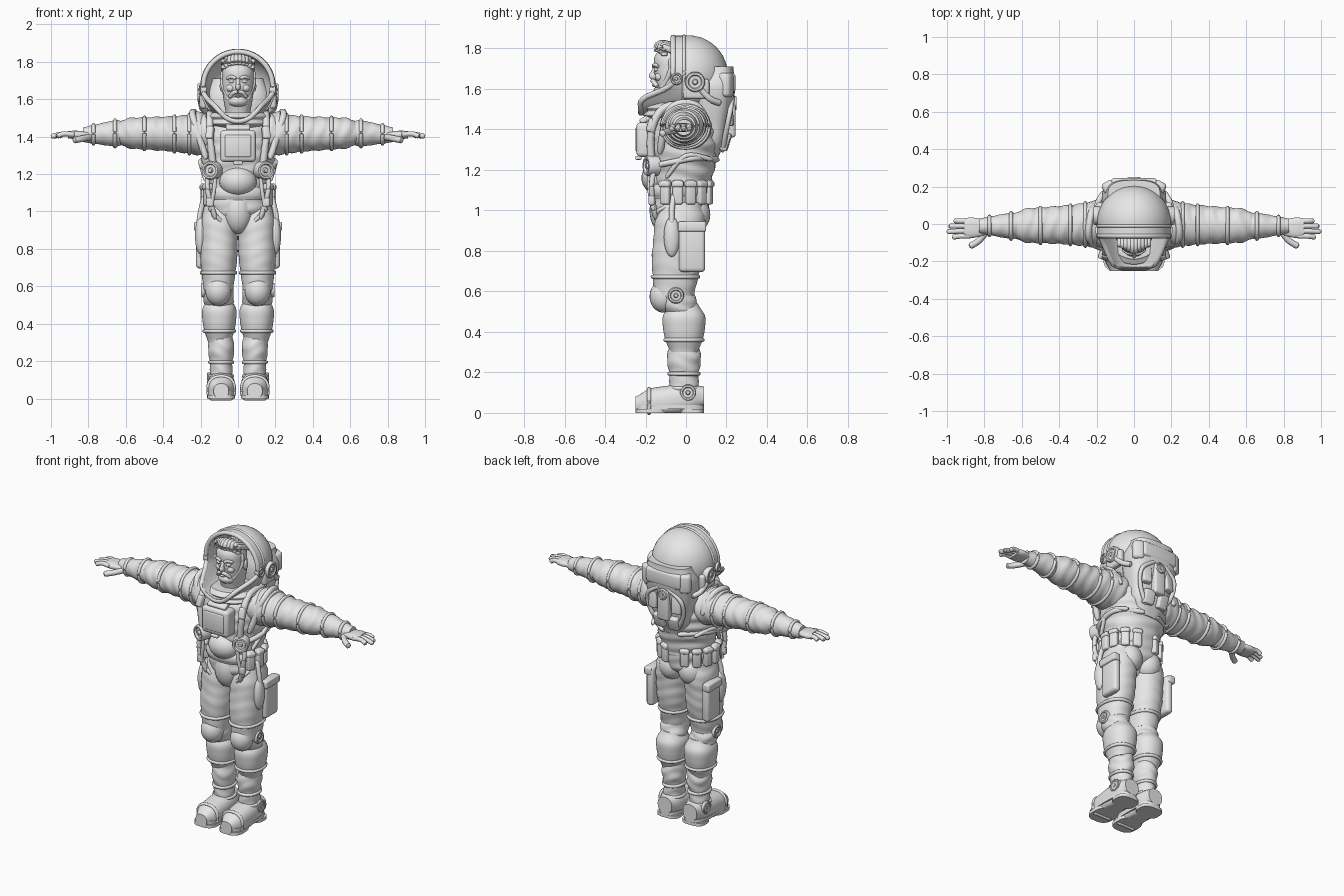
import bpy, bmesh, math
from mathutils import Vector, Matrix, Euler

default_cube = bpy.data.objects.get("Cube")
if default_cube:
    bpy.data.objects.remove(default_cube)

grey = (0.8, 0.8, 0.8, 1)
suit = bpy.data.materials.new("suit_grey")
suit.use_nodes = True
suit.diffuse_color = grey
suit.node_tree.nodes["Principled BSDF"].inputs["Base Color"].default_value = grey


def finish(name, bm, pair):
    """Turn a bmesh into a smooth object; a pair is mirrored to the other side."""
    bmesh.ops.recalc_face_normals(bm, faces=bm.faces)
    mesh = bpy.data.meshes.new(name)
    bm.to_mesh(mesh)
    bm.free()
    mesh.materials.append(suit)
    for polygon in mesh.polygons:
        polygon.use_smooth = True
    mesh.set_sharp_from_angle(angle=math.radians(42))
    part = bpy.data.objects.new(name, mesh)
    bpy.context.collection.objects.link(part)
    if pair:
        part.modifiers.new("mirror", "MIRROR").use_mirror_merge = False


def spline(keys, steps, loop=False):
    count, last, points = len(keys), len(keys) - 1, []
    for i in range(count if loop else last):
        near = [(i + k) % count if loop else min(max(i + k, 0), last) for k in (-1, 0, 1, 2)]
        a, b, c, d = [Vector(keys[k]) for k in near]
        for s in range(steps):
            t = s / steps
            points.append(b + (c - a) * t / 2 + (a - 2.5 * b + 2 * c - d / 2) * t * t
                          + (3 * b - a - 3 * c + d) / 2 * t ** 3)
    return points if loop else points + [Vector(keys[last])]


def skin(name, rings, pair=False, loop=False):
    bm = bmesh.new()
    rows = [[bm.verts.new(point) for point in ring] for ring in rings]
    for low, high in zip(rows, rows[1:] + rows[:1] if loop else rows[1:]):
        for i in range(len(low)):
            bm.faces.new((low[i - 1], low[i], high[i], high[i - 1]))
    if not loop:
        bm.faces.new(rows[0])
        bm.faces.new(rows[-1])
    finish(name, bm, pair)


def circle(count):
    return [(math.cos(math.tau * i / count), math.sin(math.tau * i / count)) for i in range(count)]


def tube(name, points, radius, pair=False, loop=False, steps=6):
    path, rings = spline(points, steps, loop), []
    last = len(path) - 1
    for i, point in enumerate(path):
        before = path[i - 1] if loop or i else point
        after = path[(i + 1) % len(path)] if loop or i < last else point
        turn = (after - before).to_track_quat("Z", "Y")
        r = radius if loop or 0 < i < last else radius / 2
        rings.append([point + turn @ Vector((r * c, r * s, 0)) for c, s in circle(12)])
    skin(name, rings, pair, loop)


def limb(name, start, end, radii, wide=1, deep=1, axis="z", power=2, fold=0, cuffs=(), pair=False):
    """Sweep evenly spaced radii from start to end; cuffs are raised rings at some stations."""
    start, end = Vector(start), Vector(end)
    across = {"x": "yz", "y": "xz", "z": "xy"}[axis]

    def station(t, r, count, ripple):
        centre, ring = start.lerp(end, t), []
        for c, s in circle(count):
            k = r * (abs(c) ** power + abs(s) ** power) ** (-1 / power)
            along = 90 * getattr(centre, axis)
            k *= 1 + ripple * math.sin(along + 4 * c * s) * (1 + s * c * c)
            point = centre.copy()
            setattr(point, across[0], getattr(centre, across[0]) + wide * k * c)
            setattr(point, across[1], getattr(centre, across[1]) + deep * k * s)
            point.z = max(point.z, 0)
            ring.append(point)
        return ring

    samples = [v.x for v in spline([(r, 0) for r in radii], 8)]
    skin(name, [station(i / (len(samples) - 1), r, 40, fold) for i, r in enumerate(samples)], pair)
    for i in cuffs:
        tube(f"{name}_cuff_{i}", station(i / (len(radii) - 1), radii[i], 24, 0), 0.01, pair, loop=True, steps=2)


def ball(name, centre, size, pair=False):
    bm = bmesh.new()
    shape = Matrix.LocRotScale(Vector(centre), None, Vector(size))
    bmesh.ops.create_uvsphere(bm, u_segments=24, v_segments=16, radius=1, matrix=shape)
    finish(name, bm, pair)


def box(name, centre, size, pair=False, turn=(0, 0, 0), bevel=0.01):
    bm = bmesh.new()
    bmesh.ops.create_cube(bm, size=1, matrix=Matrix.Diagonal((*size, 1)))
    bmesh.ops.bevel(bm, geom=bm.edges[:], offset=bevel, segments=3, profile=0.5, affect="EDGES")
    bm.transform(Matrix.LocRotScale(Vector(centre), Euler(turn), None))
    finish(name, bm, pair)


def disc(name, centre, facing, radius, depth, pair=False):
    turn = Vector(facing).to_track_quat("Z", "Y")
    profile = ((1, -.5), (1, .3), (.9, .5), (.7, .5), (.6, .3), (.3, .3), (.2, .5))
    skin(name, [[Vector(centre) + turn @ Vector((radius * f * c, radius * f * s, depth * h))
                 for c, s in circle(28)] for f, h in profile], pair)


# Torso and pelvis
limb("torso", (0, -.03, .9), (0, 0, 1.53), [.06, .15, .16, .17, .19, .2, .19, .13], deep=.88, power=2.2, fold=.02)
ball("pelvis_front", (0, -.1, 1), (.08, .08, .12))
ball("belly_plate", (0, -.14, 1.16), (.1, .08, .08))
ball("buttock", (.07, .04, .98), (.08, .08, .09), pair=True)

# Belt with pouches
limb("belt", (0, -.03, 1.06), (0, -.03, 1.13), [.16, .17, .17, .16], deep=.88, power=2.3)
for i in range(5):
    angle = math.radians(24 * i - 28)
    side, back = math.cos(angle), math.sin(angle)
    box(f"belt_pouch_{i}", (.18 * side, .15 * back - .03, 1.09), (.04, .05, .12), pair=True, turn=(0, 0, angle))
    box(f"pouch_flap_{i}", (.185 * side, .155 * back - .03, 1.13), (.04, .06, .03), pair=True, turn=(0, 0, angle))

# Chest unit and harness
box("chest_box", (0, -.2, 1.35), (.19, .09, .17), bevel=.02)
box("chest_panel", (0, -.24, 1.35), (.14, .02, .12), bevel=.008)
box("chest_bracket", (0, -.2, 1.45), (.13, .06, .03), turn=(.5, 0, 0))
box("chest_latch", (0, -.235, 1.26), (.05, .03, .02), bevel=.006)
tube("harness_strap", [(.13, -.17, 1.22), (.15, -.17, 1.4), (.15, -.1, 1.51), (.15, .05, 1.52)], .02, pair=True)
box("strap_buckle", (.15, -.17, 1.42), (.04, .04, .07), pair=True, turn=(-.3, 0, .3))
disc("chest_valve", (.14, -.17, 1.22), (.4, -1, 0), radius=.05, depth=.06, pair=True)
tube("valve_hose", [(.16, -.16, 1.2), (.16, -.17, 1.1), (.12, -.15, .96)], .014, pair=True)
tube("waist_hose", [(.12, -.18, 1.2), (.13, -.18, 1.1), (.15, -.16, 1)], .011, pair=True)
box("hose_clip", (.15, -.17, 1.05), (.04, .03, .05), pair=True)
tube("side_seam", [(.17, -.1, 1.16), (.2, 0, 1.27), (.15, .13, 1.25)], .012, pair=True)
tube("groin_seam", [(.16, -.07, 1.03), (.12, -.15, .98), (.02, -.1, .87)], .011, pair=True)

# Legs
limb("thigh", (.1, -.02, 1.04), (.105, -.06, .58), [.08, .1, .1, .1, .09, .08], deep=1.25, power=2.2, fold=.01,
     cuffs=(4,), pair=True)
limb("knee_joint", (.11, -.07, .64), (.1, -.01, .46), [.07, .08, .08, .06], deep=1.15, fold=.03, pair=True)
ball("knee_pad", (.105, -.11, .575), (.07, .07, .08), pair=True)
disc("knee_side_disc", (.18, -.05, .58), (1, 0, 0), radius=.04, depth=.03, pair=True)
limb("calf", (.1, -.01, .54), (.1, -.01, .3), [.06, .09, .09, .08, .06], deep=1.15, power=2.2, cuffs=(3,), pair=True)
limb("ankle", (.09, -.01, .34), (.09, -.01, .12), [.06, .07, .06, .06], deep=1.2, fold=.03, cuffs=(2, 3), pair=True)
box("thigh_pocket", (.2, .03, .82), (.05, .13, .25), pair=True, bevel=.02)
box("pocket_flap", (.21, .03, .92), (.05, .14, .05), pair=True)
ball("thigh_holster", (.2, -.07, .87), (.03, .04, .1), pair=True)
tube("holster_strap", [(.18, -.06, 1.08), (.2, -.07, 1), (.21, -.07, .93)], .014, pair=True)

# Boots with a stepped sole
limb("boot", (.09, .09, .08), (.09, -.25, .04), [.05, .07, .075, .075, .07, .04], axis="y", power=2.4, cuffs=(4,),
     pair=True)
for name, y, length, low, high in (("midsole", -.08, .17, .02, .04), ("heel", .03, .06, 0, .02), ("tread", -.17, .08, 0, .02)):
    limb(name, (.09, y, low), (.09, y, high), [length, length], wide=.075 / length, power=3, pair=True)
disc("boot_disc", (.155, .01, .1), (1, 0, 0), radius=.04, depth=.02, pair=True)

# Arms
limb("sleeve", (.1, 0, 1.41), (.66, -.01, 1.42), [.11, .125, .115, .105, .1, .095, .09, .06], deep=.9, axis="x",
     fold=.03, cuffs=(2, 3, 5), pair=True)
ball("shoulder", (.22, 0, 1.42), (.09, .12, .115), pair=True)
limb("glove_cuff", (.6, -.01, 1.42), (.83, -.01, 1.41), [.06, .07, .06, .05, .04], axis="x", fold=.02, cuffs=(1, 3),
     pair=True)
tube("shoulder_fold", [(.17, -.13, 1.28), (.24, -.08, 1.5), (.23, .05, 1.52), (.2, .12, 1.4)], .018, pair=True)

# Hands
limb("palm", (.8, -.02, 1.41), (.91, -.02, 1.41), [.04, .05, .055, .05], deep=.4, axis="x", power=2.5, pair=True)
for finger, tip in enumerate((.97, 1, .99, .96)):
    y = .027 * finger - .065
    tube(f"finger_{finger}", [(.87, y, 1.41), (.93, y, 1.415), (tip, y * 1.1, 1.4)], .0135, pair=True)
tube("thumb", [(.78, -.03, 1.4), (.83, -.09, 1.39), (.88, -.12, 1.38)], .017, pair=True)


# Helmet shell, open at the front with a projecting chin
def helmet_ring(size, back, front):
    ring = []
    for c, s in circle(64):
        t = min(max(-2 * s - .4, 0), 1)
        chin = t * t * (3 - 2 * t)
        ring.append((size * c * (1 - chin * front / 4), .01 + back - front * (.075 + .165 * chin), 1.668 + size * s))
    return ring


def dome(radius):
    angles = [.02 + .155 * i for i in range(11)]
    return [helmet_ring(radius * math.sin(a), radius * math.cos(a), 0) for a in angles]


outside, inside = dome(.197), dome(.172)[::-1]
front_steps = (.2, .4, .6, .8, 1)
lip = [helmet_ring(.195, 0, f) for f in front_steps] + [helmet_ring(.172, 0, f) for f in front_steps[::-1]]
skin("helmet", outside + lip + inside)
tube("helmet_rim", helmet_ring(.186, 0, .97)[::2], .014, loop=True, steps=2)
tube("helmet_band", [(x, y - .02, z) for x, y, z in helmet_ring(.193, 0, 0)], .009, loop=True, steps=1)
disc("ear_disc", (.2, .045, 1.635), (1, 0, 0), radius=.05, depth=.035, pair=True)
disc("small_ear_disc", (.19, -.045, 1.65), (1, -.2, 0), radius=.03, depth=.03, pair=True)
box("ear_mount", (.185, .05, 1.6), (.04, .13, .1), pair=True, bevel=.015)
tube("ear_hose", [(.2, .07, 1.6), (.19, .12, 1.55), (.16, .17, 1.53)], .016, pair=True)
limb("neck_ring", (0, -.02, 1.45), (0, -.03, 1.53), [.15, .18, .17, .18, .15], deep=1.05)

# Head, hair and beard
limb("head", (0, -.05, 1.46), (0, -.07, 1.82), [.07, .065, .075, .083, .085, .08, .04], deep=1.1, power=2.2)
ball("nose", (0, -.16, 1.665), (.014, .024, .02))
tube("nose_bridge", [(0, -.15, 1.71), (0, -.17, 1.665)], .011)
ball("eye", (.034, -.145, 1.695), (.017, .014, .01), pair=True)
tube("eyebrow", [(.01, -.16, 1.71), (.035, -.155, 1.72), (.06, -.135, 1.71)], .009, pair=True)
ball("cheek", (.04, -.13, 1.66), (.024, .024, .022), pair=True)
tube("moustache", [(0, -.165, 1.64), (.025, -.16, 1.635), (.045, -.14, 1.61)], .011, pair=True)
ball("lower_lip", (0, -.155, 1.617), (.02, .012, .007))
ball("beard", (0, -.11, 1.59), (.056, .05, .034))
ball("ear", (.086, -.045, 1.67), (.012, .02, .03), pair=True)
tube("sideburn", [(.08, -.075, 1.75), (.083, -.08, 1.68), (.045, -.125, 1.59)], .012, pair=True)
for i in range(5):
    x = .008 + .017 * i
    top = 1.825 - 4 * x * x
    brow = x / 2 - .145
    tube(f"hair_lock_{i}", [(x, brow, top - .04), (x, brow, top - .01), (x, -.1, top), (x, .02, top - .05)], .016, pair=True)

# Backpack
limb("backpack", (0, .11, 1.24), (0, .15, 1.71), [.07, .12, .14, .16, .17, .14], deep=.6, power=3)
box("pack_crossbar", (0, .21, 1.63), (.25, .07, .1), bevel=.02)
box("pack_spine", (0, .22, 1.46), (.08, .05, .2), bevel=.015)
box("pack_side_block", (.13, .19, 1.62), (.07, .08, .12), pair=True, turn=(0, 0, -.5), bevel=.02)
box("pack_module", (.08, .2, 1.47), (.06, .06, .11), pair=True, turn=(.1, 0, -.2))
box("pack_lower_module", (.05, .19, 1.34), (.07, .05, .09), pair=True, turn=(-.3, 0, -.1))
disc("pack_cap", (0, .24, 1.53), (0, 1, 0), radius=.035, depth=.02)
tube("pack_hose", [(.03, .23, 1.57), (.12, .22, 1.5), (.12, .2, 1.4), (.06, .18, 1.29)], .013, pair=True)
tube("pack_strap", [(.05, .16, 1.25), (.18, .06, 1.26), (.19, -.06, 1.24), (.15, -.16, 1.22)], .015, pair=True)
